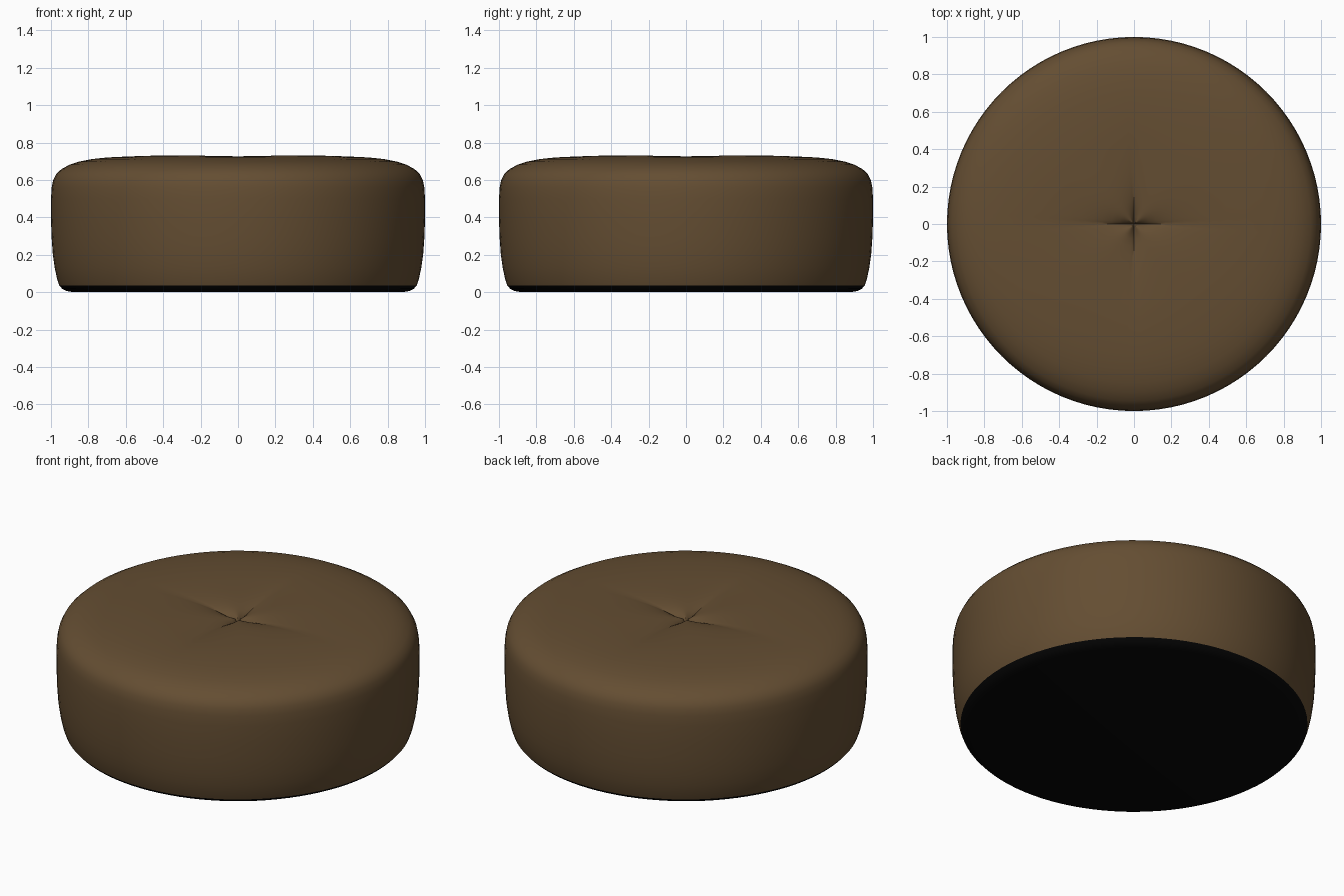
import bpy, bmesh, math

if "Cube" in bpy.data.objects:
    bpy.data.objects.remove(bpy.data.objects["Cube"])

def material(name, rgb):
    m = bpy.data.materials.new(name)
    m.diffuse_color = (*rgb, 1)
    m.use_nodes = True
    m.node_tree.nodes["Principled BSDF"].inputs["Base Color"].default_value = m.diffuse_color
    return m

brown = material("brown leather", (0.127, 0.075, 0.032))
black = material("black underside", (0.002, 0.002, 0.002))

SEG = 96

def lathe(name, profile, mat, shape=lambda r, a, z: z):
    """Revolve (r, z) points; r = 0 closes with a single pole vertex."""
    bm = bmesh.new()
    rings = []
    for r, z in profile:
        n = 1 if r == 0 else SEG
        rings.append([bm.verts.new((r * math.cos(a), r * math.sin(a), shape(r, a, z)))
                      for a in (2 * math.pi * i / SEG for i in range(n))])
    for lo, hi in zip(rings, rings[1:]):
        for i in range(SEG):
            j = (i + 1) % SEG
            ids = [lo[i % len(lo)], lo[j % len(lo)], hi[j % len(hi)], hi[i % len(hi)]]
            bm.faces.new(list(dict.fromkeys(ids)))
    bmesh.ops.recalc_face_normals(bm, faces=bm.faces)
    me = bpy.data.meshes.new(name)
    bm.to_mesh(me)
    bm.free()
    me.materials.append(mat)
    ob = bpy.data.objects.new(name, me)
    bpy.context.collection.objects.link(ob)
    bpy.ops.object.select_all(action='DESELECT')
    ob.select_set(True)
    bpy.context.view_layer.objects.active = ob
    bpy.ops.object.shade_smooth_by_angle(angle=math.radians(40))
    return ob

# Tufted top: central dimple with four creases along the axes
def tuft(r, a, z):
    if z < 0.6 or r > 0.85:
        return z
    fade = (1 - r / 0.85) ** 2
    crease = 1 - abs(math.sin(2 * a)) ** 0.7
    return z - fade * (0.03 * crease + 0.05 * math.exp(-r / 0.15))

# Cushion body
side = [(0.955, 0.035), (0.967, 0.07), (0.98, 0.13), (0.99, 0.2), (0.997, 0.3), (1.0, 0.4),
        (1.0, 0.5), (0.996, 0.56), (0.988, 0.6), (0.972, 0.632), (0.945, 0.657),
        (0.9, 0.682), (0.85, 0.698), (0.78, 0.712), (0.7, 0.721), (0.6, 0.727)]
top = [(r, 0.731) for r in (0.5, 0.42, 0.35, 0.28, 0.22, 0.17, 0.12, 0.08, 0.04, 0.015, 0)]
lathe("cushion", side + top, brown, tuft)

# Black underside wrapping slightly up the side
lathe("underside", [(0, 0), (0.88, 0), (0.915, 0.006), (0.94, 0.018), (0.955, 0.035)], black)
